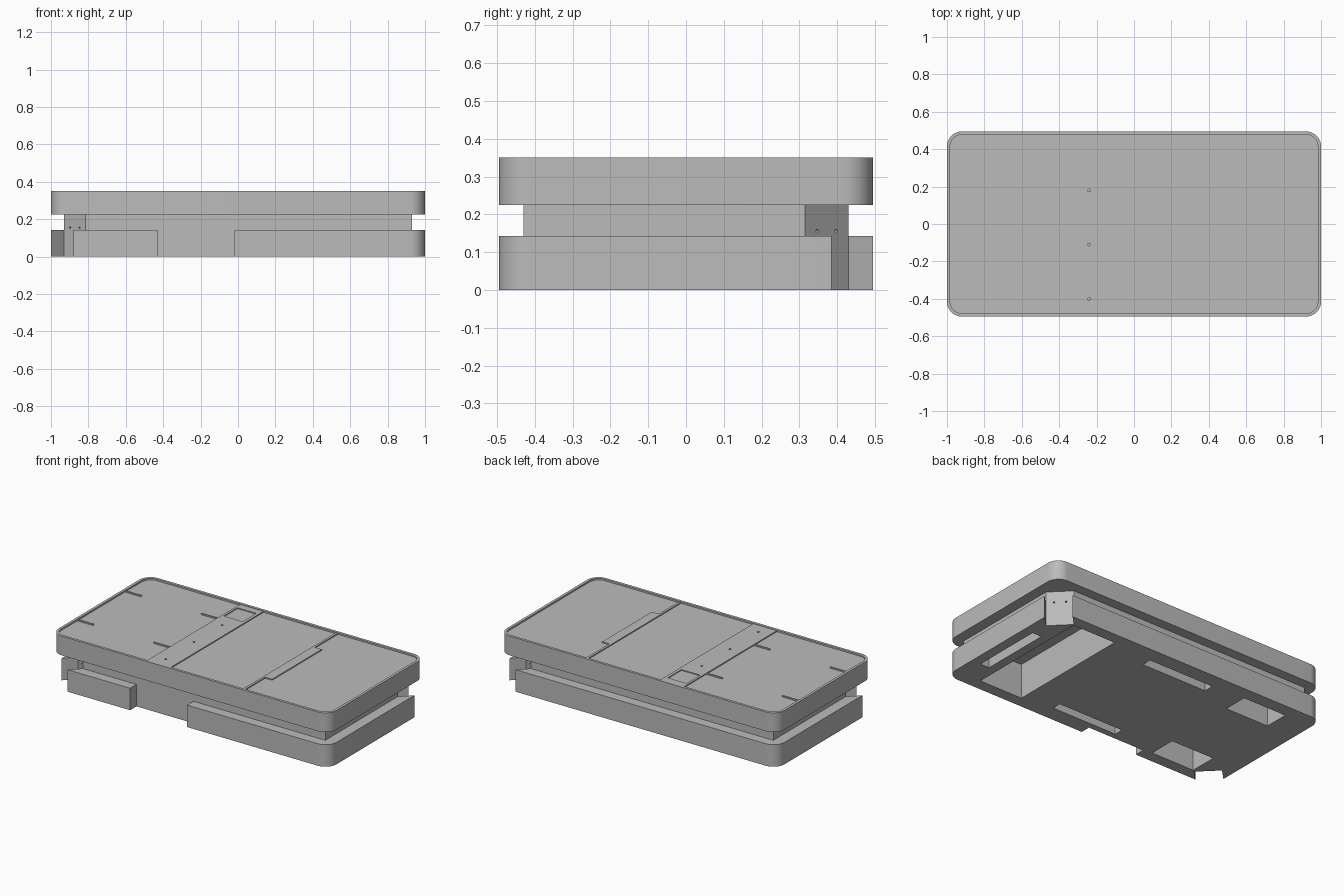
import bpy, bmesh, math

cube = bpy.data.objects.get("Cube")
if cube:
    bpy.data.objects.remove(cube, do_unlink=True)

grey = bpy.data.materials.new("plain_grey")
grey.use_nodes = True
COLOUR = (0.5, 0.5, 0.5, 1)
grey.diffuse_color = COLOUR
grey.node_tree.nodes["Principled BSDF"].inputs["Base Color"].default_value = COLOUR

HX, HY = 1.0, 0.495                  # half size of the case
BASE_TOP, LID_LOW, LID_TOP = 0.143, 0.225, 0.35
FLOOR = LID_TOP - 0.01               # recessed top panel


def prism(name, outline, z0, z1):
    """Extrude a flat outline from z0 to z1."""
    bm = bmesh.new()
    face = bm.faces.new([bm.verts.new((x, y, z0)) for x, y in outline])
    res = bmesh.ops.extrude_face_region(bm, geom=[face])
    moved = [v for v in res["geom"] if isinstance(v, bmesh.types.BMVert)]
    bmesh.ops.translate(bm, verts=moved, vec=(0, 0, z1 - z0))
    bmesh.ops.recalc_face_normals(bm, faces=bm.faces)
    mesh = bpy.data.meshes.new(name)
    bm.to_mesh(mesh)
    bm.free()
    mesh.materials.append(grey)
    obj = bpy.data.objects.new(name, mesh)
    bpy.context.collection.objects.link(obj)
    return obj


def box(name, x0, x1, y0, y1, z0, z1):
    return prism(name, [(x0, y0), (x1, y0), (x1, y1), (x0, y1)], z0, z1)


def arc(cx, cy, r, start, steps=12):
    """Quarter circle, counter-clockwise from the start angle in degrees."""
    angles = [math.radians(start + 90 * i / steps) for i in range(steps + 1)]
    return [(cx + r * math.cos(a), cy + r * math.sin(a)) for a in angles]


def rounded(hx, hy, r):
    corners = [(1, 1), (-1, 1), (-1, -1), (1, -1)]
    return [p for i, (sx, sy) in enumerate(corners)
            for p in arc(sx * (hx - r), sy * (hy - r), r, 90 * i)]


def rod(location, rotation, radius, depth):
    bpy.ops.mesh.primitive_cylinder_add(vertices=16, radius=radius, depth=depth,
                                        location=location, rotation=rotation)
    obj = bpy.context.object
    obj.data.materials.append(grey)
    return obj


def cut(obj, cutter):
    """Subtract the cutter, then remove it."""
    mod = obj.modifiers.new("cut", 'BOOLEAN')
    mod.operation, mod.solver, mod.object = 'DIFFERENCE', 'EXACT', cutter
    bpy.context.view_layer.objects.active = obj
    bpy.ops.object.modifier_apply(modifier=mod.name)
    bpy.data.objects.remove(cutter, do_unlink=True)


def smooth(obj):
    bpy.ops.object.select_all(action='DESELECT')
    obj.select_set(True)
    bpy.context.view_layer.objects.active = obj
    bpy.ops.object.shade_smooth_by_angle(angle=math.radians(25))


# Base tray: two rounded corners, two diagonal corner channels, a front gap
R, CX, CY, CH, OUT = 0.08, 0.93, 0.43, 0.115, 0.07
channel = [(HX, CY - CH + OUT), (CX, CY - CH), (CX - CH, CY), (CX - CH + HY - CY, HY)]
half_turn = [(-x, -y) for x, y in channel]
gap = [(-0.43, -HY), (-0.43, -CY), (-0.02, -CY), (-0.02, -HY)]
outline = (gap + arc(HX - R, R - HY, R, -90) + channel
           + arc(R - HX, HY - R, R, 90) + half_turn)
base = prism("base_tray", outline, 0, BASE_TOP)

# Narrower middle core with chamfers at the channel corners
chamfers = [(CX, CY - CH), (CX - CH, CY)]
core_outline = ([(CX, -CY)] + chamfers + [(-CX, CY)]
                + [(-x, -y) for x, y in chamfers])
core = prism("middle_core", core_outline, BASE_TOP, LID_LOW)

# Deep pockets opening at the underside
for x0, x1, y0, y1 in [(0.5, 0.81, -0.42, 0.42), (-0.8, -0.49, 0.25, 0.41),
                       (-0.8, -0.49, -0.42, -0.24)]:
    for part in (base, core):
        cut(part, box("pocket_cutter", x0, x1, y0, y1, -0.1, 0.3))

# Shallower slots in the underside
for x0, x1, y0, y1 in [(0.87, 0.935, -0.27, 0.2), (-0.26, 0.21, 0.33, 0.395),
                       (-0.185, 0.285, -0.39, -0.33)]:
    cut(base, box("slot_cutter", x0, x1, y0, y1, -0.1, 0.1))

# Pairs of tiny holes in the chamfered corners
for side in (1, -1):
    for t in (-0.025, 0.025):
        spot = (side * (CX - CH / 2) + t, side * (CY - CH / 2) - t, 0.155)
        cut(core, rod(spot, (math.pi / 2, 0, math.pi * 0.75), 0.005, 0.06))

# Lid with a thin raised rim
lid = prism("lid", rounded(HX, HY, R), LID_LOW, LID_TOP)
cut(lid, prism("recess_cutter", rounded(HX - 0.017, HY - 0.017, R - 0.017),
               FLOOR, LID_TOP + 0.1))

# Cross strip on the lid, with a rectangular window recess
IN = HY - 0.018
strip = box("cross_strip", -0.32, -0.15, -IN, IN, FLOOR - 0.002, FLOOR + 0.007)
cut(strip, box("window_cutter", -0.305, -0.17, 0.29, 0.43, FLOOR + 0.001, LID_TOP + 0.1))

# Screw holes through the strip into the lid
for y in (0.18, -0.11, -0.4):
    for part in (strip, lid):
        cut(part, rod((-0.24, y, LID_TOP), (0, 0, 0), 0.007, 0.08))

# Divider ridge with a wide centre tab
prism("divider_ridge", [(0.37, -IN), (0.385, -IN), (0.385, -0.27), (0.435, -0.27),
                        (0.435, 0.24), (0.385, 0.24), (0.385, IN), (0.37, IN)],
      FLOOR - 0.002, FLOOR + 0.007)

# Short guide ribs on the left panel
for x in (-0.98, -0.435):
    for y in (-0.245, 0.245):
        box("guide_rib", x, x + 0.112, y - 0.005, y + 0.005, FLOOR - 0.002, FLOOR + 0.008)

for part in (base, lid):
    smooth(part)
